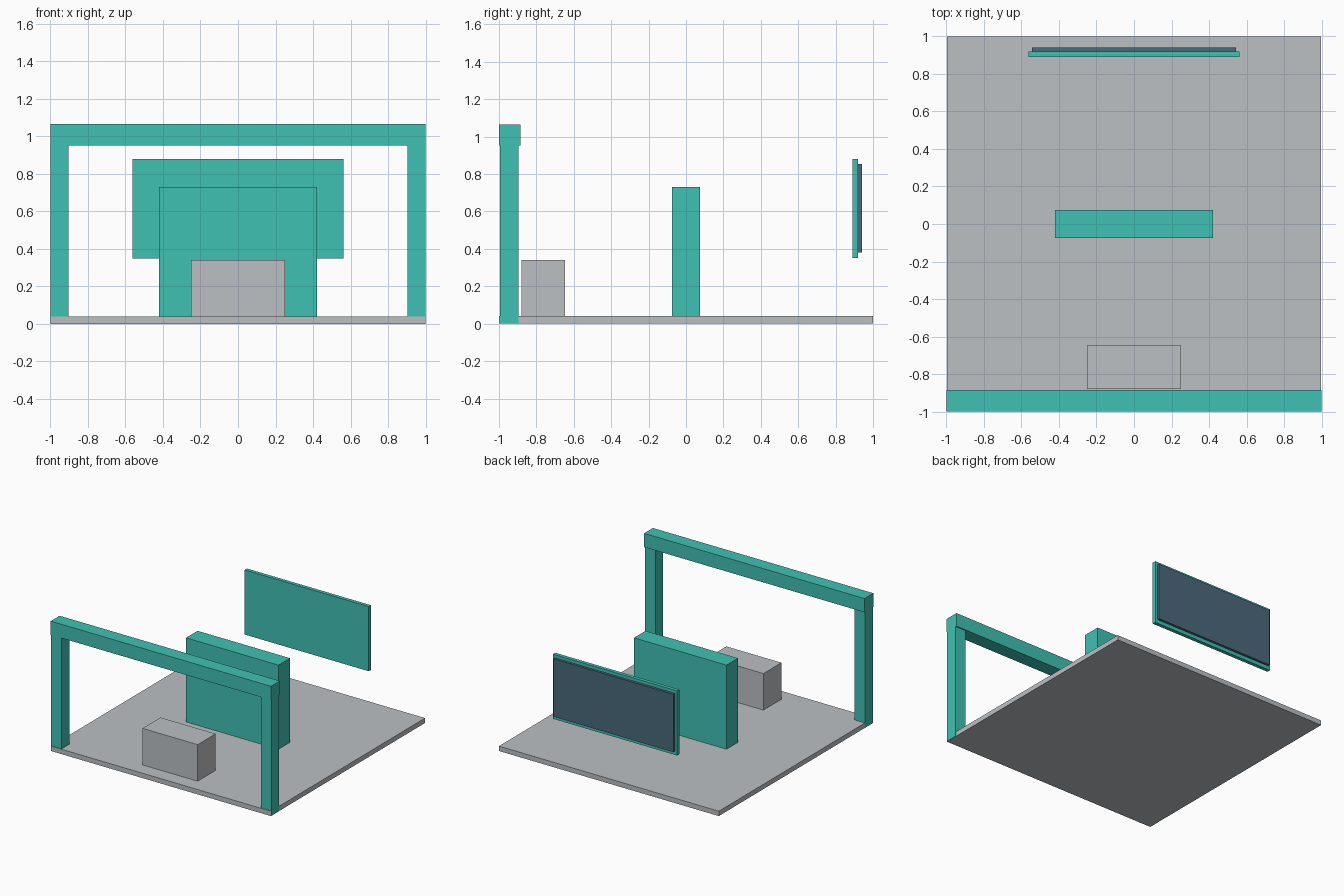
import bpy

default = bpy.data.objects.get("Cube")
if default:
    bpy.data.objects.remove(default, do_unlink=True)


def make_material(name, rgb):
    mat = bpy.data.materials.new(name)
    mat.use_nodes = True
    mat.diffuse_color = (*rgb, 1)
    bsdf = next(n for n in mat.node_tree.nodes if n.type == "BSDF_PRINCIPLED")
    bsdf.inputs["Base Color"].default_value = (*rgb, 1)
    return mat


teal = make_material("teal", (0.051, 0.533, 0.451))
grey = make_material("light grey", (0.503, 0.527, 0.552))
slate = make_material("slate blue", (0.069, 0.141, 0.205))


def box(name, x, y, z, mat):
    """Box spanning the given (low, high) ranges."""
    spans = (x, y, z)
    bpy.ops.mesh.primitive_cube_add(size=1, location=[(a + b) / 2 for a, b in spans])
    obj = bpy.context.object
    obj.name = name
    obj.scale = [b - a for a, b in spans]
    bpy.ops.object.transform_apply(location=False, rotation=False, scale=True)
    obj.data.materials.append(mat)
    return obj


# Floor slab
FLOOR = 0.04
box("floor", (-0.998, 0.998), (-1, 1), (0, FLOOR), grey)

# Entrance frame: two posts and a header beam
for side, name in ((-1, "right_post"), (1, "left_post")):
    box(name, sorted((side, side * 0.905)), (-0.995, -0.895), (0.001, 0.955), teal)
box("header_beam", (-1, 1), (-1, -0.885), (0.952, 1.065), teal)

# Counter and central partition
box("counter", (-0.25, 0.25), (-0.88, -0.647), (FLOOR, 0.34), grey)
box("partition", (-0.42, 0.42), (-0.075, 0.075), (FLOOR, 0.73), teal)

# Raised display at the back, screen facing the rear
box("display_panel", (-0.563, 0.563), (0.89, 0.92), (0.35, 0.88), teal)
box("display_screen", (-0.543, 0.543), (0.92, 0.94), (0.38, 0.855), slate)
